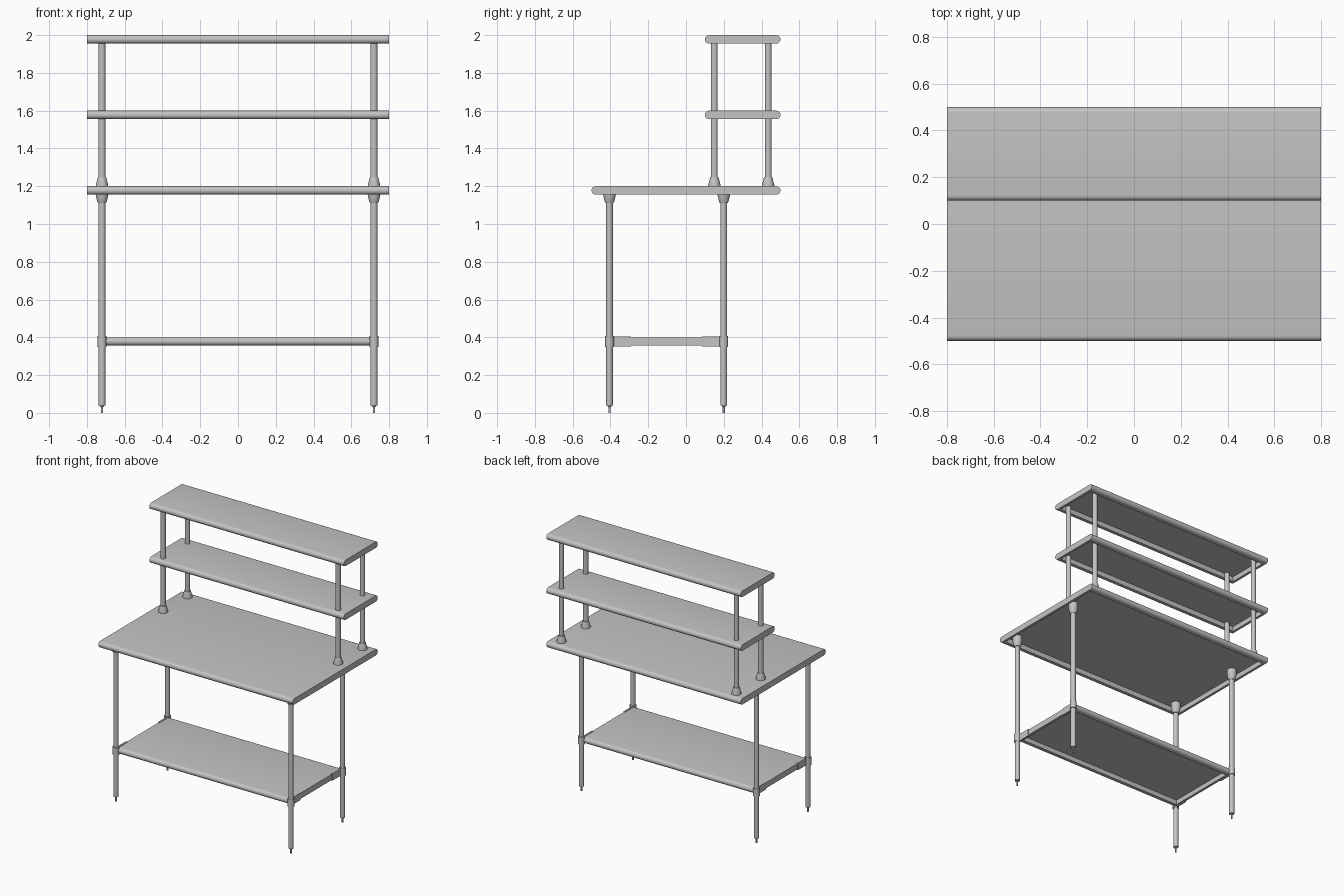
import bpy, bmesh, math

cube = bpy.data.objects.get("Cube")
if cube:
    bpy.data.objects.remove(cube, do_unlink=True)

steel = bpy.data.materials.new("brushed steel grey")
steel.use_nodes = True
GREY = (0.55, 0.55, 0.55, 1)
steel.diffuse_color = GREY
steel.node_tree.nodes["Principled BSDF"].inputs["Base Color"].default_value = GREY


def finish(name, bm, location=(0, 0, 0)):
    bmesh.ops.recalc_face_normals(bm, faces=bm.faces)
    mesh = bpy.data.meshes.new(name)
    bm.to_mesh(mesh)
    bm.free()
    mesh.materials.append(steel)
    obj = bpy.data.objects.new(name, mesh)
    obj.location = location
    bpy.context.collection.objects.link(obj)
    bpy.ops.object.select_all(action="DESELECT")
    obj.select_set(True)
    bpy.context.view_layer.objects.active = obj
    bpy.ops.object.shade_smooth_by_angle(angle=math.radians(35))
    return obj


def tray(name, half_x, y0, y1, z0, z1, steps=10):
    """Sheet with rolled front and back edges and a hollow underside."""
    r = (z1 - z0) / 2
    bm = bmesh.new()
    ring = []
    for centre, start in ((y1 - r, -90), (y0 + r, 90)):
        for i in range(steps + 1):
            a = math.radians(start + 180 * i / steps)
            ring.append(bm.verts.new((-half_x, centre + r * math.cos(a), z0 + r + r * math.sin(a))))
    end = bm.faces.new(ring)
    extruded = bmesh.ops.extrude_face_region(bm, geom=[end], use_keep_orig=True)
    moved = [v for v in extruded["geom"] if isinstance(v, bmesh.types.BMVert)]
    bmesh.ops.translate(bm, verts=moved, vec=(2 * half_x, 0, 0))
    bmesh.ops.recalc_face_normals(bm, faces=bm.faces)
    # Hollow out the underside
    under = min(bm.faces, key=lambda f: f.calc_center_median().z)
    bmesh.ops.inset_region(bm, faces=[under], thickness=0.026)
    pocket = bmesh.ops.extrude_face_region(bm, geom=[under])
    bmesh.ops.translate(bm, vec=(0, 0, z1 - z0 - 0.008),
                        verts=[v for v in pocket["geom"] if isinstance(v, bmesh.types.BMVert)])
    if under.is_valid:
        bmesh.ops.delete(bm, geom=[under], context="FACES")
    return finish(name, bm)


def turned(name, profile, x, y, sides=24):
    """Round part from (radius, height) pairs, closed at both ends."""
    bm = bmesh.new()
    rings = []
    for radius, z in profile:
        rings.append([bm.verts.new((radius * math.cos(math.tau * i / sides),
                                    radius * math.sin(math.tau * i / sides), z))
                      for i in range(sides)])
    for low, high in zip(rings, rings[1:]):
        for i in range(sides):
            j = (i + 1) % sides
            bm.faces.new((low[i], low[j], high[j], high[i]))
    bm.faces.new(rings[0])
    bm.faces.new(rings[-1])
    return finish(name, bm, (x, y, 0))


def block(name, size, centre):
    bm = bmesh.new()
    bmesh.ops.create_cube(bm, size=1)
    bmesh.ops.scale(bm, vec=size, verts=bm.verts)
    return finish(name, bm, centre)


# Work surface and shelves
tray("table_top", 0.8, -0.5, 0.5, 1.155, 1.2)
tray("middle_shelf", 0.8, 0.1, 0.5, 1.555, 1.6)
tray("top_shelf", 0.8, 0.1, 0.5, 1.955, 2.0)
tray("lower_shelf", 0.715, -0.41, 0.205, 0.357, 0.4)

LEG_X, LEG_YS, POST_YS = 0.72, (-0.405, 0.2), (0.15, 0.435)
for side, sx in (("left", 1), ("right", -1)):
    x = sx * LEG_X
    # Legs with feet, sockets and shelf collars
    for row, y in zip(("front", "back"), LEG_YS):
        tag = f"{row}_{side}"
        turned(f"{tag}_leg", [(0.018, 0.038), (0.018, 1.193)], x, y)
        turned(f"{tag}_foot", [(0.006, 0), (0.006, 0.03), (0.01, 0.034), (0.01, 0.04)], x, y, 16)
        turned(f"{tag}_socket", [(0.022, 1.112), (0.025, 1.118), (0.034, 1.157), (0.034, 1.193)], x, y)
        turned(f"{tag}_collar", [(0.023, 0.35), (0.023, 0.408)], x, y)
        inward = 1 if row == "front" else -1
        block(f"{tag}_bracket", (0.012, 0.105, 0.053), (sx * 0.712, y + inward * 0.062, 0.3775))
    # Upper posts with flared bases
    for row, y in zip(("front", "back"), POST_YS):
        tag = f"{row}_{side}"
        turned(f"{tag}_post", [(0.018, 1.198), (0.018, 1.993)], x, y)
        turned(f"{tag}_post_base", [(0.033, 1.198), (0.033, 1.205), (0.025, 1.236), (0.022, 1.248)], x, y)
